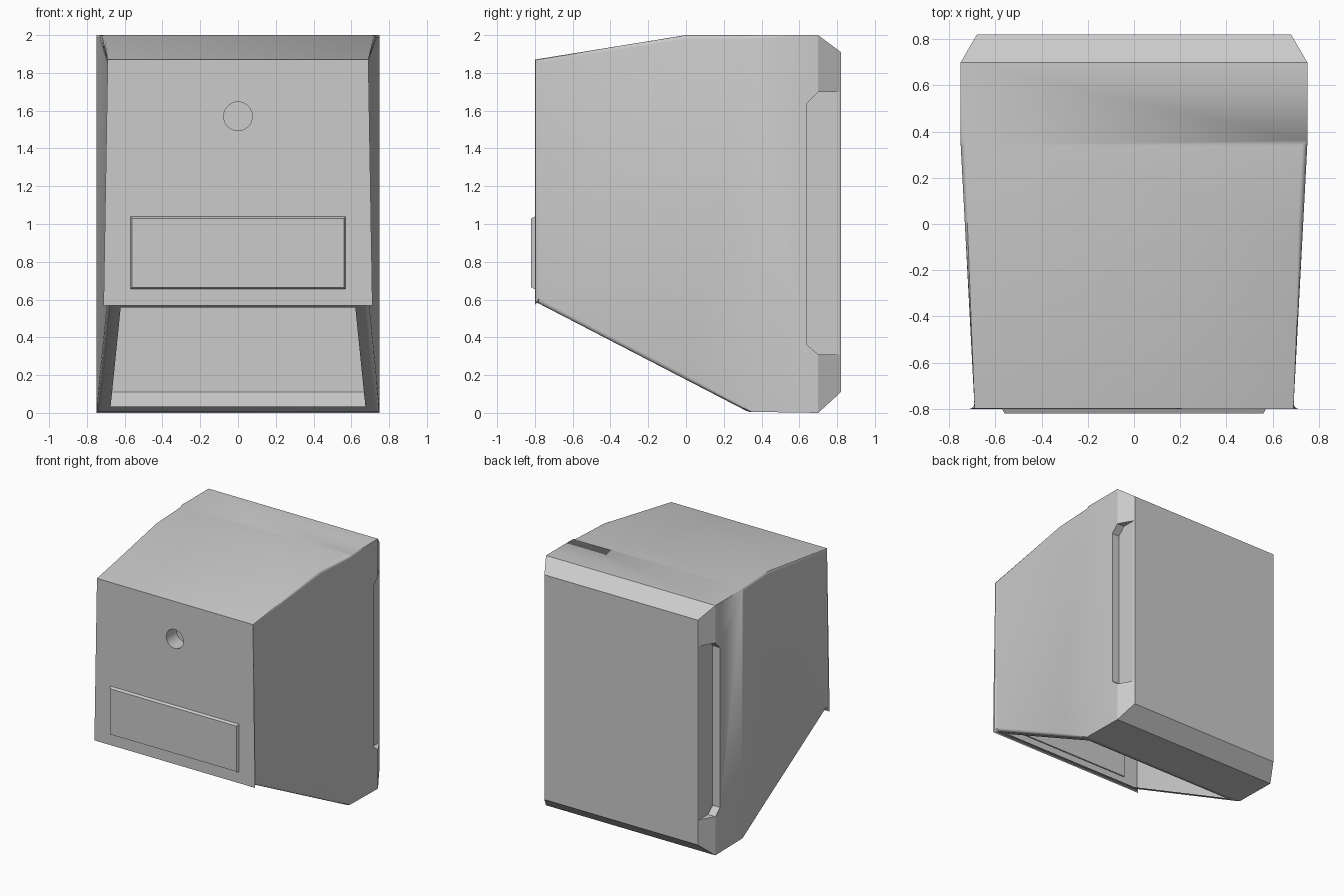
import bpy, bmesh, math
from mathutils import Vector, Matrix

if "Cube" in bpy.data.objects:
    bpy.data.objects.remove(bpy.data.objects["Cube"])


def make_object(name, bm):
    bmesh.ops.recalc_face_normals(bm, faces=bm.faces)
    me = bpy.data.meshes.new(name)
    bm.to_mesh(me)
    bm.free()
    ob = bpy.data.objects.new(name, me)
    bpy.context.collection.objects.link(ob)
    return ob


def loft(rings):
    """Closed solid through rings that have equal point counts."""
    bm = bmesh.new()
    vs = [[bm.verts.new(p) for p in r] for r in rings]
    n = len(rings[0])
    for a, b in zip(vs, vs[1:]):
        for i in range(n):
            j = (i + 1) % n
            bm.faces.new((a[i], a[j], b[j], b[i]))
    bm.faces.new(vs[0])
    bm.faces.new(vs[-1])
    return bm


def rect(y, hw, z0, z1):
    return [(-hw, y, z0), (hw, y, z0), (hw, y, z1), (-hw, y, z1)]


# Housing: rectangular stations from front to back (y, half width, z low, z high)
slope = 0.59 / 1.14
bm = loft([rect(-0.8, 0.69, 0.59, 1.87),
           rect(0.0, 0.732, 0.34 * slope, 2.0),
           rect(0.34, 0.75, 0.0, 2.0),
           rect(0.7, 0.75, 0.0, 2.0),
           rect(0.82, 0.68, 0.11, 1.91)])


def mid(e):
    return (e.verts[0].co + e.verts[1].co) / 2


# Merge the sloping underside into one face
bm.edges.ensure_lookup_table()
seam = [e for e in bm.edges if (mid(e) - Vector((0, 0, 0.34 * slope))).length < 1e-4]
bmesh.ops.dissolve_edges(bm, edges=seam, use_verts=False)

# Round the front and side edges, leaving the front top edge crisp
soft = []
for e in bm.edges:
    m = mid(e)
    d = e.verts[0].co - e.verts[1].co
    side = abs(m.x) > 0.6
    lengthwise = side and abs(d.y) > 0.1 and m.y < 0.3
    front_upright = side and m.y < -0.79
    bottom_cross = abs(m.x) < 0.01 and m.y < 0.35 and m.z < 0.6 
    if lengthwise or front_upright or bottom_cross:
        soft.append(e)
bmesh.ops.bevel(bm, geom=soft, offset=0.022, segments=3, profile=0.5,
                affect='EDGES', clamp_overlap=True)
housing = make_object("housing", bm)

# Grip recesses at the rear side edges
grip = [(0.9, 1.70), (0.70, 1.70), (0.64, 1.64),
        (0.64, 0.36), (0.70, 0.31), (0.9, 0.31)]
cutters = []
for s in (-1, 1):
    cutters.append(make_object("grip_cutter", loft(
        [[(s * x, y, z) for y, z in grip] for x in (0.685, 0.9)])))

# Round lock pocket in the front
bm = bmesh.new()
bmesh.ops.create_cone(bm, cap_ends=True, segments=32, radius1=0.076, radius2=0.076, depth=0.26,
                      matrix=Matrix.Translation((0, -0.8, 1.57)) @ Matrix.Rotation(math.pi / 2, 4, 'X'))
cutters.append(make_object("lock_cutter", bm))

for c in cutters:
    c.hide_render = True
    mod = housing.modifiers.new("cut", 'BOOLEAN')
    mod.operation = 'DIFFERENCE'
    mod.solver = 'EXACT'
    mod.object = c
dg = bpy.context.evaluated_depsgraph_get()
cut_mesh = bpy.data.meshes.new_from_object(housing.evaluated_get(dg))
housing.modifiers.clear()
housing.data = cut_mesh
for c in cutters:
    bpy.data.objects.remove(c)

# Dispensing opening in the sloping underside
bm = bmesh.new()
bm.from_mesh(housing.data)
down = Vector((0, -slope, -1)).normalized()
under = max((f for f in bm.faces if f.normal.dot(down) > 0.99), key=lambda f: f.calc_area())
bmesh.ops.inset_region(bm, faces=[under], thickness=0.05, use_even_offset=True)
bmesh.ops.delete(bm, geom=[under], context='FACES')
bm.to_mesh(housing.data)
bm.free()

# Raised front panel with slightly tapered edges
panel = make_object("front_panel", loft([rect(-0.79, 0.57, 0.655, 1.04),
                                         rect(-0.80, 0.57, 0.655, 1.04),
                                         rect(-0.82, 0.56, 0.665, 1.03)]))

# Smooth shading on the rounded edges only
for ob in bpy.context.collection.objects:
    ob.select_set(ob == housing)
bpy.context.view_layer.objects.active = housing
bpy.ops.object.shade_smooth_by_angle(angle=math.radians(30))
